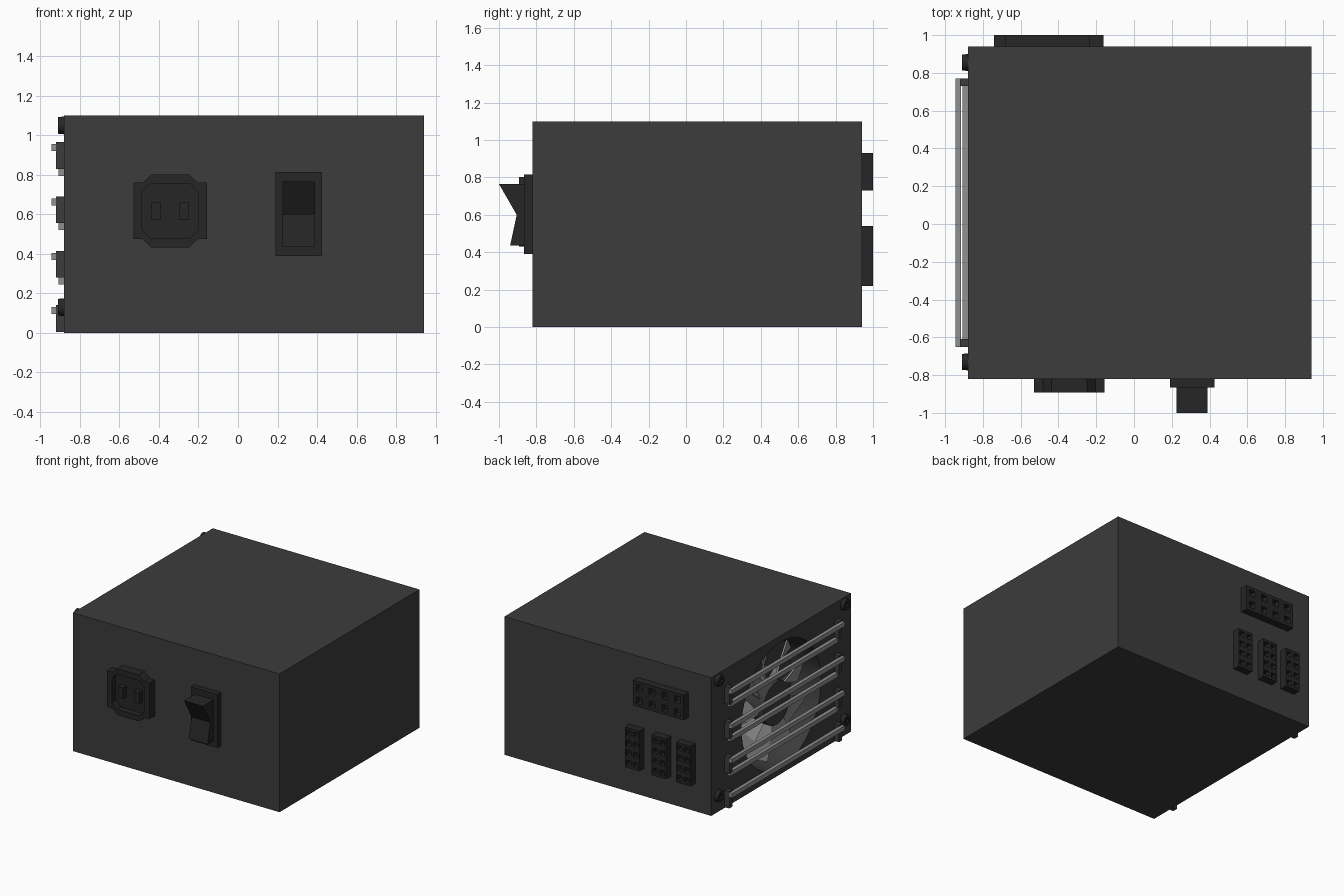
import bpy, bmesh, math
from mathutils import Matrix, Vector

if "Cube" in bpy.data.objects:
    bpy.data.objects.remove(bpy.data.objects["Cube"])


def material(name, v):
    m = bpy.data.materials.new(name)
    m.diffuse_color = (v, v, v, 1)
    m.use_nodes = True
    m.node_tree.nodes["Principled BSDF"].inputs["Base Color"].default_value = m.diffuse_color
    return m


CASE = material("case_grey", 0.045)
BLACK = material("black_plastic", 0.019)
METAL = material("light_metal", 0.28)


def make(name, bm, mat):
    bmesh.ops.recalc_face_normals(bm, faces=bm.faces)
    me = bpy.data.meshes.new(name)
    bm.to_mesh(me)
    bm.free()
    ob = bpy.data.objects.new(name, me)
    bpy.context.collection.objects.link(ob)
    me.materials.append(mat)
    return ob


def boxes(name, bounds, mat):
    """One object from (x0, x1, y0, y1, z0, z1) boxes."""
    bm = bmesh.new()
    for x0, x1, y0, y1, z0, z1 in bounds:
        m = Matrix.Translation(((x0 + x1) / 2, (y0 + y1) / 2, (z0 + z1) / 2))
        m = m @ Matrix.Diagonal((x1 - x0, y1 - y0, z1 - z0, 1))
        bmesh.ops.create_cube(bm, size=1, matrix=m)
    return make(name, bm, mat)


def prism(name, points, direction, mat):
    """Extrude a planar outline along a vector."""
    bm = bmesh.new()
    face = bm.faces.new([bm.verts.new(p) for p in points])
    ext = bmesh.ops.extrude_face_region(bm, geom=[face], use_keep_orig=True)
    verts = [g for g in ext["geom"] if isinstance(g, bmesh.types.BMVert)]
    bmesh.ops.translate(bm, verts=verts, vec=direction)
    return make(name, bm, mat)


def disc(name, x0, x1, y, z, r, sides, mat, r1=None):
    """Cylinder lying along x, r at x0 and r1 at x1."""
    bm = bmesh.new()
    m = Matrix.Translation(((x0 + x1) / 2, y, z)) @ Matrix.Rotation(math.pi / 2, 4, 'Y')
    bmesh.ops.create_cone(bm, cap_ends=True, segments=sides, radius1=r,
                          radius2=r if r1 is None else r1, depth=x1 - x0, matrix=m)
    return make(name, bm, mat)


def select(ob):
    bpy.ops.object.select_all(action='DESELECT')
    ob.select_set(True)
    bpy.context.view_layer.objects.active = ob


def smooth(ob):
    select(ob)
    bpy.ops.object.shade_smooth_by_angle(angle=math.radians(35))


def cut(ob, cutter):
    mod = ob.modifiers.new("cut", 'BOOLEAN')
    mod.operation, mod.solver, mod.object = 'DIFFERENCE', 'EXACT', cutter
    select(ob)
    bpy.ops.object.modifier_apply(modifier=mod.name)
    bpy.data.objects.remove(cutter)


# Case with round fan opening in the left side
FY, FZ = 0.06, 0.55
case = boxes("case", [(-0.88, 0.94, -0.82, 0.94, 0, 1.10)], CASE)
cut(case, disc("fan_cutter", -1.0, -0.62, FY, FZ, 0.5, 48, CASE))
smooth(case)

# Fan: hub and pitched blades
smooth(disc("fan_hub", -0.84, -0.62, FY, FZ, 0.17, 32, CASE))
bm = bmesh.new()
N = 9
for i in range(N):
    a = 2 * math.pi * i / N
    rows = []
    for r, half, depth in ((0.15, 0.22, 0.05), (0.32, 0.24, 0.05), (0.46, 0.25, 0.045)):
        sweep = a + (r - 0.15) * 0.6
        rows.append([bm.verts.new((-0.75 + s * depth + t,
                                   FY + r * math.cos(sweep + s * half),
                                   FZ + r * math.sin(sweep + s * half)))
                     for s, t in ((-1, 0), (1, 0), (1, 0.015), (-1, 0.015))])
    for p, q in zip(rows, rows[1:]):
        for k in range(4):
            bm.faces.new((p[k], p[(k + 1) % 4], q[(k + 1) % 4], q[k]))
    bm.faces.new(rows[0])
    bm.faces.new(rows[-1])
make("fan_blades", bm, METAL)

# Grille: end brackets, raised bars and inset bars
brackets, bars = [], []
for i in range(4):
    z = 0.965 - 0.275 * i
    for y in (-0.65, 0.73):
        brackets.append((-0.92, -0.875, y, y + 0.04, z - 0.135, z))
    bars.append((-0.945, -0.917, -0.65, 0.77, z - 0.045, z - 0.01))
    if i < 3:
        bars.append((-0.908, -0.88, -0.615, 0.735, z - 0.17, z - 0.135))
boxes("grille_brackets", brackets, CASE)
boxes("grille_bars", bars, METAL)

# Corner screws with hex sockets
for y in (-0.73, 0.855):
    for z in (0.13, 1.05):
        s = disc("screw", -0.91, -0.87, y, z, 0.042, 24, BLACK, 0.046)
        cut(s, disc("socket_cutter", -0.95, -0.893, y, z, 0.02, 6, BLACK))
        smooth(s)

# Power inlet: stepped housing, chamfered recess and two pins
CX, CZ = -0.343, 0.617
quarter = [(0.187, 0.143), (0.14, 0.143), (0.095, 0.185)]
ring = quarter + [(-x, z) for x, z in reversed(quarter)]
ring += [(-x, -z) for x, z in ring]
inlet = prism("power_inlet", [(CX + x, -0.81, CZ + z) for x, z in ring], (0, -0.082, 0), BLACK)
w, h, c = 0.143, 0.14, 0.045
octagon = [(w, h - c), (w - c, h), (c - w, h), (-w, h - c)]
octagon += [(-x, -z) for x, z in octagon]
cut(inlet, prism("inlet_cutter", [(CX + x, -0.95, CZ + z) for x, z in octagon],
                 (0, 0.105, 0), BLACK))
boxes("inlet_pins", [(CX + s * 0.071 - 0.023, CX + s * 0.071 + 0.023, -0.885, -0.84, 0.57, 0.66)
                     for s in (-1, 1)], BLACK)

# Rocker switch
frame = boxes("switch_frame", [(0.19, 0.425, -0.865, -0.81, 0.39, 0.815)], BLACK)
profile = [(-0.85, 0.765), (-1.0, 0.765), (-0.905, 0.60), (-0.94, 0.437), (-0.85, 0.437)]
prism("switch_rocker", [(0.225, y, z) for y, z in profile], (0.165, 0, 0), BLACK)


# Output sockets on the back, each with a grid of square holes
def socket(name, x0, x1, z0, z1, nx, nz, hole):
    ob = boxes(name, [(x0, x1, 0.93, 1.0, z0, z1)], BLACK)
    holes = []
    for i in range(nx):
        for k in range(nz):
            x = x0 + (x1 - x0) * (i + 0.5) / nx
            z = z0 + (z1 - z0) * (k + 0.5) / nz
            holes.append((x - hole, x + hole, 0.96, 1.05, z - hole, z + hole))
    cut(ob, boxes("hole_cutter", holes, BLACK))


socket("wide_socket", -0.68, -0.235, 0.73, 0.93, 4, 2, 0.026)
for x in (-0.74, -0.525, -0.29):
    socket("tall_socket", x, x + 0.128, 0.22, 0.54, 2, 4, 0.02)
